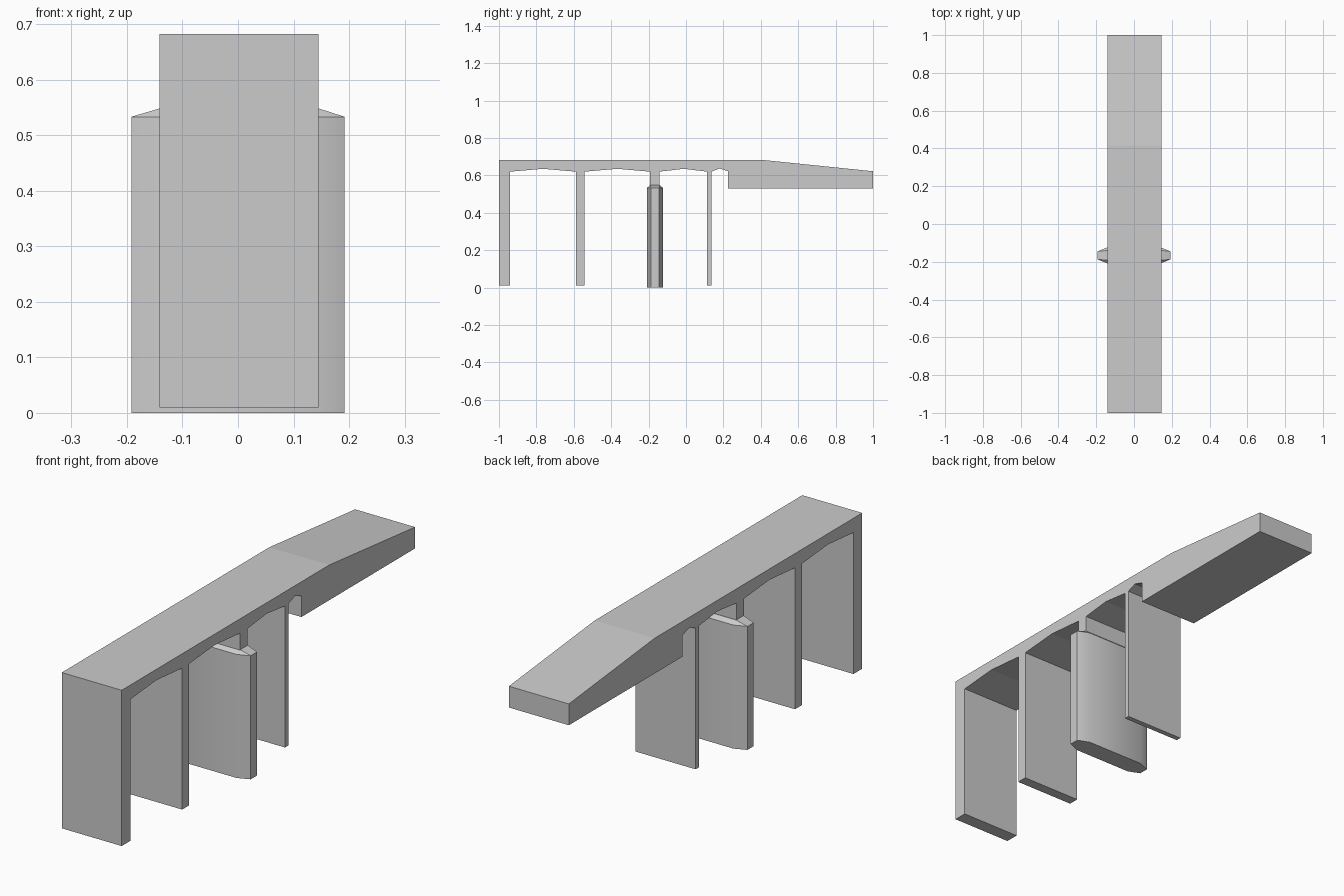
import bpy, bmesh

if "Cube" in bpy.data.objects:
    bpy.data.objects.remove(bpy.data.objects["Cube"])

X0, X1 = -0.141, 0.145          # deck width limits
SPRING, CROWN, FOOT = 0.62, 0.635, 0.01


def make_object(name, bm):
    bmesh.ops.recalc_face_normals(bm, faces=bm.faces)
    mesh = bpy.data.meshes.new(name)
    bm.to_mesh(mesh)
    bm.free()
    obj = bpy.data.objects.new(name, mesh)
    bpy.context.collection.objects.link(obj)
    return obj


# Bridge side profile: top of deck, sloped abutment, then piers and arched soffits
profile = [(-1, 0.682), (0.415, 0.682), (1, 0.622), (1, 0.53),
           (0.225, 0.53), (0.225, 0.622), (0.18, 0.637)]
# Each pier: far face, near face, foot height, crown of the next arch
piers = [(0.136, 0.113, FOOT, -0.012),
         (-0.142, -0.193, 0.50, -0.367),   # stands inside the river pier
         (-0.542, -0.588, FOOT, -0.765)]
for far, near, foot, crown in piers:
    profile += [(far, SPRING), (far, foot), (near, foot), (near, SPRING), (crown, CROWN)]
profile += [(-0.94, SPRING), (-0.94, FOOT), (-1, FOOT)]

bm = bmesh.new()
face = bm.faces.new([bm.verts.new((X0, y, z)) for y, z in profile])
ext = bmesh.ops.extrude_face_region(bm, geom=[face])
verts = [g for g in ext["geom"] if isinstance(g, bmesh.types.BMVert)]
bmesh.ops.translate(bm, verts=verts, vec=(X1 - X0, 0, 0))
make_object("bridge_deck_and_piers", bm)

# River pier: long octagon with a sloped cap meeting the wall above
cy = -0.166
bm = bmesh.new()
for sx in (-1, 1):
    for sy in (-1, 1):
        for z in (0, 0.533):
            bm.verts.new((sx * 0.192, cy + sy * 0.0215, z))
            bm.verts.new((sx * 0.14, cy + sy * 0.043, z))
        bm.verts.new((X1 if sx > 0 else X0, cy + sy * 0.0255, 0.548))
bmesh.ops.convex_hull(bm, input=bm.verts)
bmesh.ops.dissolve_limit(bm, angle_limit=0.02, verts=bm.verts, edges=bm.edges)
pier = make_object("river_pier", bm)

bpy.context.view_layer.objects.active = pier
pier.select_set(True)
bpy.ops.object.shade_smooth_by_angle(angle=0.5)
